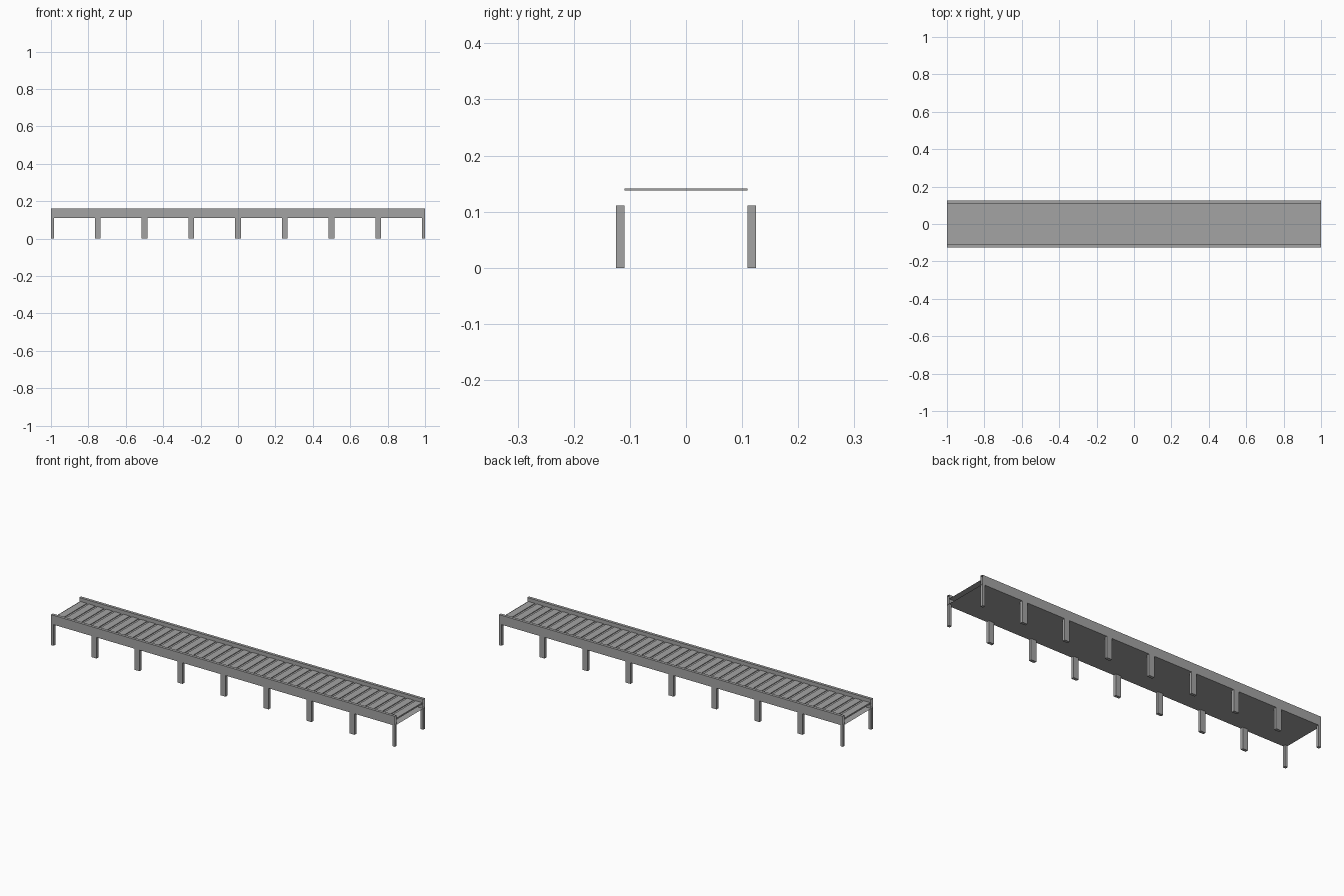
import bpy, bmesh
from mathutils import Vector

cube = bpy.data.objects.get("Cube")
if cube:
    bpy.data.objects.remove(cube, do_unlink=True)

steel = bpy.data.materials.new("grey_steel")
steel.use_nodes = True
GREY = (0.37, 0.37, 0.37, 1)
steel.diffuse_color = GREY
steel.node_tree.nodes["Principled BSDF"].inputs["Base Color"].default_value = GREY

HALF_LEN, IN_Y, OUT_Y = 1.0, 0.11, 0.125
RAIL_LOW, RAIL_TOP = 0.111, 0.16
DECK_Z, SLAT_TOP = 0.1375, 0.141
SECTIONS, SLATS = 8, 40


def add_box(bm, low, high, open_ends=False):
    """Box between two corners; open_ends leaves out the two x ends."""
    low, high = Vector(low), Vector(high)
    verts = bmesh.ops.create_cube(bm, size=1)["verts"]
    for v in verts:
        v.co = (low + high) / 2 + v.co * (high - low)
    if open_ends:
        faces = {f for v in verts for f in v.link_faces}
        ends = [f for f in faces if abs(f.normal.x) > 0.9]
        bmesh.ops.delete(bm, geom=ends, context="FACES_ONLY")


def add_sheet(bm, z, up):
    """Thin flat sheet between the rails."""
    corners = [(-1, -1), (1, -1), (1, 1), (-1, 1)]
    face = bm.faces.new([bm.verts.new((a * HALF_LEN, b * IN_Y, z)) for a, b in corners])
    if not up:
        face.normal_flip()


def finish(name, bm):
    mesh = bpy.data.meshes.new(name)
    bm.to_mesh(mesh)
    bm.free()
    mesh.materials.append(steel)
    bpy.context.collection.objects.link(bpy.data.objects.new(name, mesh))


for side, name in ((-1, "front"), (1, "back")):
    y0, y1 = sorted((side * IN_Y, side * OUT_Y))

    # Hollow side rail, open at both ends
    bm = bmesh.new()
    add_box(bm, (-HALF_LEN, y0, RAIL_LOW), (HALF_LEN, y1, RAIL_TOP), open_ends=True)
    finish(name + "_rail", bm)

    # Legs at every section joint, half width at the two ends
    bm = bmesh.new()
    for i in range(SECTIONS + 1):
        x = -HALF_LEN + i * 2 * HALF_LEN / SECTIONS
        x0, x1 = max(x - 0.015, -HALF_LEN), min(x + 0.015, HALF_LEN)
        add_box(bm, (x0, y0, 0), (x1, y1, RAIL_LOW))
    finish(name + "_legs", bm)

# Closed underside between the rails
bm = bmesh.new()
add_sheet(bm, RAIL_LOW, False)
finish("bottom_plate", bm)

# Belt sheet and the raised slats across it
bm = bmesh.new()
add_sheet(bm, DECK_Z, True)
finish("belt", bm)

bm = bmesh.new()
pitch = 2 * HALF_LEN / SLATS
for i in range(SLATS):
    x = -HALF_LEN + (i + 0.5) * pitch
    add_box(bm, (x - pitch * 0.38, -IN_Y, DECK_Z), (x + pitch * 0.38, IN_Y, SLAT_TOP))
finish("belt_slats", bm)
